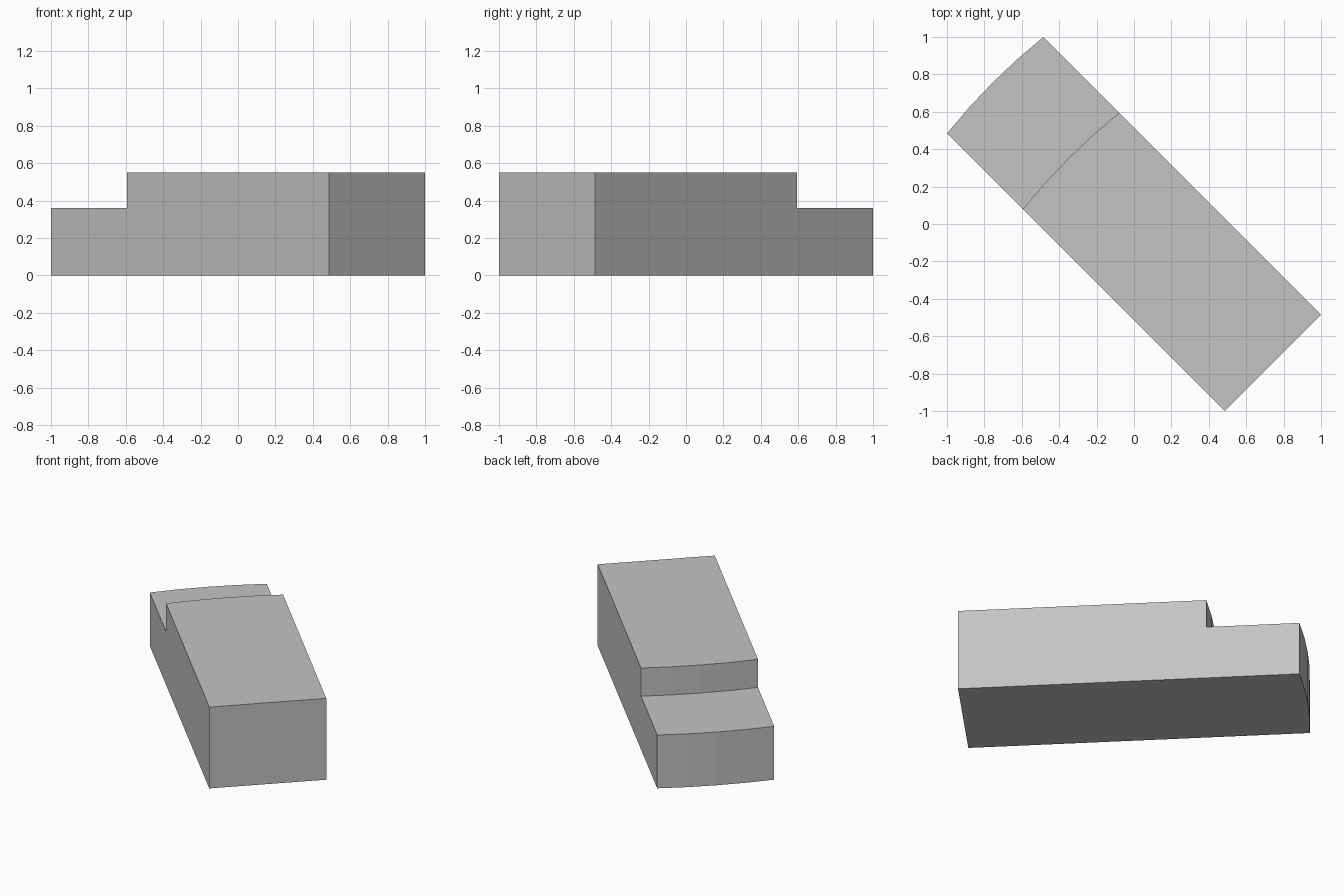
import bpy, bmesh
from math import radians
from mathutils import Vector

cube = bpy.data.objects.get("Cube")
if cube:
    bpy.data.objects.remove(cube, do_unlink=True)

LENGTH, STEP, WIDTH = 2.10, 1.527, 0.728
LOW, HIGH = 0.36, 0.55
BULGE = 0.02        # outward bow of the end wall and the step wall
SEGMENTS = 4

grey = bpy.data.materials.new("plain grey")
grey.use_nodes = True
colour = (0.55, 0.55, 0.55, 1)
grey.diffuse_color = colour
grey.node_tree.nodes["Principled BSDF"].inputs["Base Color"].default_value = colour

# Side profile: distance along the block, height, and whether that edge bows
profile = [(0, 0, 0), (LENGTH, 0, 1), (LENGTH, LOW, 1),
           (STEP, LOW, 1), (STEP, HIGH, 1), (0, HIGH, 0)]

# Loft the profile across the width
bm = bmesh.new()
sections = []
for i in range(SEGMENTS + 1):
    t = 2 * i / SEGMENTS - 1
    bow = BULGE * (1 - t * t)
    sections.append([bm.verts.new((t * WIDTH / 2, u + bow * b, z))
                     for u, z, b in profile])
for a, b in zip(sections, sections[1:]):
    for j in range(len(profile)):
        k = (j + 1) % len(profile)
        bm.faces.new((a[j], a[k], b[k], b[j]))
bm.faces.new(sections[0])
bm.faces.new(sections[-1])

# Merge the flat strips and face everything outward
bmesh.ops.dissolve_limit(bm, angle_limit=radians(0.5), verts=bm.verts, edges=bm.edges)
bmesh.ops.recalc_face_normals(bm, faces=bm.faces)

mesh = bpy.data.meshes.new("stepped_block")
bm.to_mesh(mesh)
bm.free()
mesh.materials.append(grey)

# Lay the block diagonally
block = bpy.data.objects.new("stepped_block", mesh)
block.location = Vector((0.743, -0.743, 0))
block.rotation_euler.z = radians(45)
bpy.context.collection.objects.link(block)
